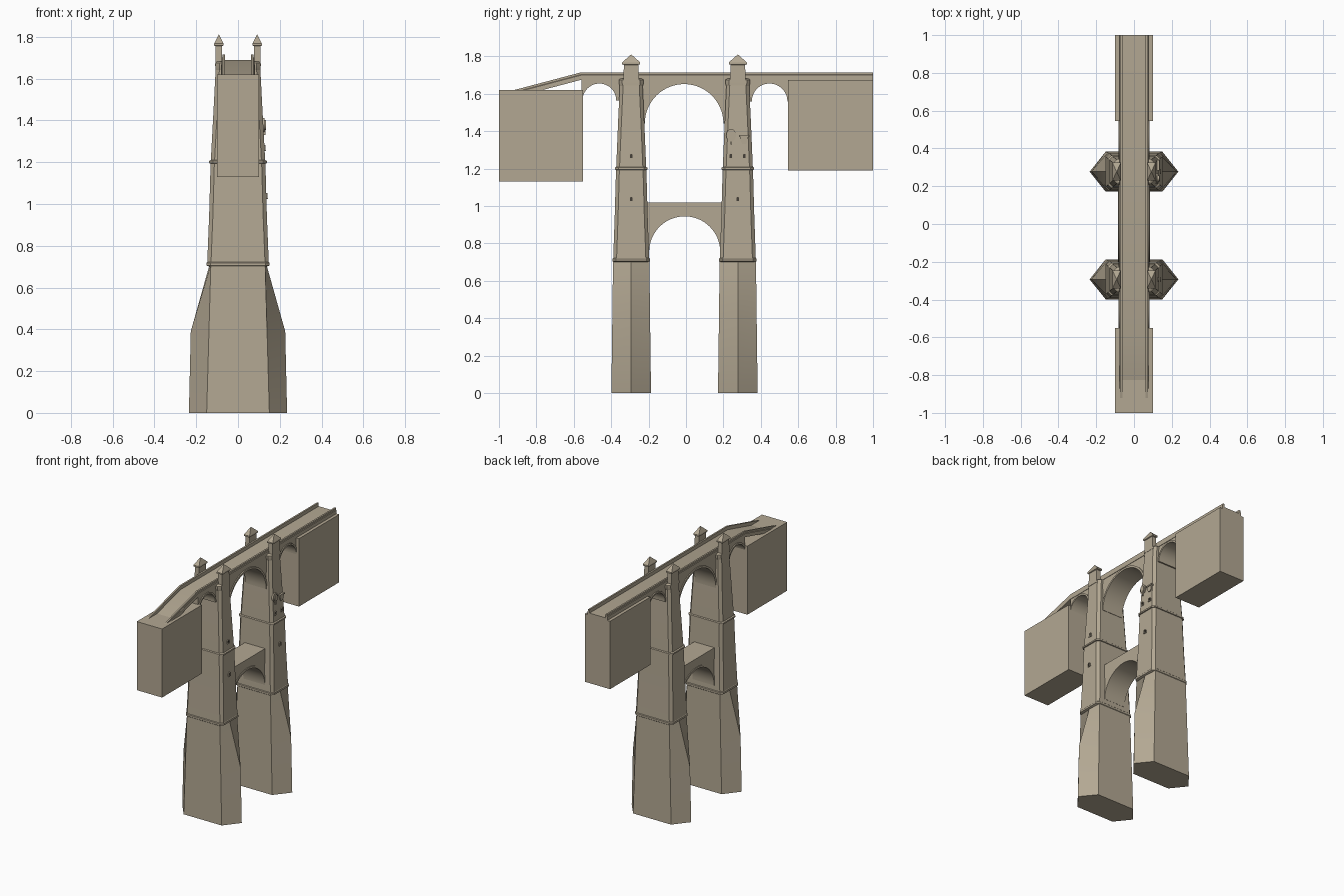
import bpy, bmesh, math

if "Cube" in bpy.data.objects:
    bpy.data.objects.remove(bpy.data.objects["Cube"])

def material(name, col):
    m = bpy.data.materials.new(name)
    m.diffuse_color = (*col, 1)
    m.use_nodes = True
    m.node_tree.nodes["Principled BSDF"].inputs["Base Color"].default_value = m.diffuse_color
    return m

STONE = material("stone", (0.45, 0.39, 0.29))
DARK = material("dark_opening", (0.06, 0.05, 0.04))

def loft(name, rings, mat=STONE, smooth=True):
    """Skin a list of equal-length closed rings and cap both ends."""
    bm = bmesh.new()
    vr = [[bm.verts.new(p) for p in r] for r in rings]
    n = len(vr[0])
    for a, b in zip(vr, vr[1:]):
        for i in range(n):
            j = (i + 1) % n
            bm.faces.new((a[i], a[j], b[j], b[i]))
    bm.faces.new(vr[0][::-1])
    bm.faces.new(vr[-1])
    bmesh.ops.recalc_face_normals(bm, faces=bm.faces)
    me = bpy.data.meshes.new(name)
    bm.to_mesh(me)
    bm.free()
    ob = bpy.data.objects.new(name, me)
    bpy.context.collection.objects.link(ob)
    me.materials.append(mat)
    if smooth:
        bpy.ops.object.select_all(action='DESELECT')
        ob.select_set(True)
        bpy.context.view_layer.objects.active = ob
        bpy.ops.object.shade_smooth_by_angle(angle=math.radians(20))
    return ob

def prism(name, yz, x0, x1, mat=STONE):
    return loft(name, [[(x, y, z) for y, z in yz] for x in (x0, x1)], mat)

def box(name, x0, x1, y0, y1, z0, z1, mat=STONE):
    return prism(name, [(y0, z0), (y1, z0), (y1, z1), (y0, z1)], x0, x1, mat)

def arc(cy, cz, r, n=24):
    return [(cy - r * math.cos(math.pi * i / n), cz + r * math.sin(math.pi * i / n))
            for i in range(n + 1)]

def arch_wall(name, cy, r, spring, top, y0, y1, x0, x1, n=24):
    """Spandrel wall with a semicircular opening."""
    prism(name, [(y0, spring)] + arc(cy, spring, r, n) + [(y1, spring), (y1, top), (y0, top)], x0, x1)

def arch_ring(name, cy, r, w, spring, hx, n=24):
    prism(name, arc(cy, spring, r, n) + arc(cy, spring, r + w, n)[::-1], -hx, hx)

def hexa(cy, z, hx, hy, tip):
    return [(hx, cy - hy, z), (tip, cy, z), (hx, cy + hy, z),
            (-hx, cy + hy, z), (-tip, cy, z), (-hx, cy - hy, z)]

def octa(cy, z, hx, hy, c=0.018):
    return [(hx, cy - hy + c, z), (hx, cy + hy - c, z), (hx - c, cy + hy, z), (-hx + c, cy + hy, z),
            (-hx, cy + hy - c, z), (-hx, cy - hy + c, z), (-hx + c, cy - hy, z), (hx - c, cy - hy, z)]

def rect(cx, cy, z, hx, hy):
    return [(cx + a * hx, cy + b * hy, z) for a, b in ((-1, -1), (1, -1), (1, 1), (-1, 1))]

# Towers: pointed pier, two tapered storeys with string courses, turrets
for label, cy in (("front", -0.293), ("back", 0.277)):
    loft(label + "_pier", [hexa(cy, 0, 0.15, 0.106, 0.235), hexa(cy, 0.39, 0.139, 0.101, 0.226),
                           hexa(cy, 0.71, 0.13, 0.097, 0.136)])
    loft(label + "_lower_storey", [octa(cy, z, hx, hy) for z, hx, hy in (
        (0.70, 0.138, 0.095), (0.705, 0.15, 0.1), (0.718, 0.15, 0.1), (0.722, 0.147, 0.096),
        (0.95, 0.138, 0.088), (1.2, 0.131, 0.081))])
    loft(label + "_upper_storey", [octa(cy, z, hx, hy) for z, hx, hy in (
        (1.192, 0.13, 0.08), (1.195, 0.138, 0.086), (1.205, 0.138, 0.086), (1.21, 0.13, 0.08),
        (1.45, 0.117, 0.07), (1.645, 0.107, 0.061))])
    loft(label + "_tower_cornice", [octa(cy, z, hx, hy) for z, hx, hy in (
        (1.64, 0.107, 0.061), (1.655, 0.107, 0.066), (1.675, 0.107, 0.066), (1.682, 0.102, 0.055))])
    for side, s in (("left", -1), ("right", 1)):
        cx = s * 0.092
        loft(f"{label}_{side}_turret", [rect(cx, cy, z, hx, hy) for z, hx, hy in (
            (1.66, 0.017, 0.042), (1.755, 0.016, 0.039), (1.758, 0.022, 0.048),
            (1.768, 0.022, 0.048), (1.81, 0.001, 0.001))], smooth=False)

# Abutments at both ends
box("front_abutment", -0.1, 0.1, -1, -0.55, 1.13, 1.62)
box("back_abutment", -0.1, 0.1, 0.545, 1, 1.19, 1.675)

# Arches: main upper, lower brace, two small side arches
arch_wall("main_arch", -0.01, 0.21, 1.442, 1.68, -0.26, 0.24, -0.075, 0.075, 32)
arch_ring("main_arch_rim", -0.01, 0.21, 0.014, 1.442, 0.082, 32)
arch_wall("lower_arch", -0.007, 0.19, 0.755, 1.02, -0.23, 0.215, -0.08, 0.08, 32)
arch_ring("lower_arch_rim", -0.007, 0.19, 0.014, 0.755, 0.085, 32)
arch_wall("front_side_arch", -0.463, 0.09, 1.565, 1.68, -0.56, -0.32, -0.075, 0.075)
arch_ring("front_side_arch_rim", -0.463, 0.09, 0.012, 1.565, 0.082)
arch_wall("back_side_arch", 0.447, 0.095, 1.56, 1.68, 0.3, 0.55, -0.075, 0.075)
arch_ring("back_side_arch_rim", 0.447, 0.095, 0.012, 1.56, 0.082)

# Deck with parapets, sloping down to the front abutment
section = [(-0.078, 1.675), (0.078, 1.675), (0.078, 1.7), (0.074, 1.703), (0.074, 1.715), (0.062, 1.715),
           (0.062, 1.69), (-0.062, 1.69), (-0.062, 1.715), (-0.074, 1.715), (-0.074, 1.703), (-0.078, 1.7)]
loft("road_deck", [[(x, y, z - d) for x, z in section]
                   for y, d in ((1, 0), (-0.56, 0), (-0.92, 0.095))])

# Arched windows on the right-hand face
for i, (y, z, x) in enumerate(((-0.293, 1.27, 0.127), (-0.293, 1.04, 0.1365), (0.277, 1.04, 0.1365),
                               (0.24, 1.27, 0.127), (0.312, 1.27, 0.127))):
    prism(f"window_opening_{i}", [(y - 0.007, z - 0.012)] + arc(y, z + 0.002, 0.007, 8)
          + [(y + 0.007, z - 0.012)], x - 0.01, x + 0.001, DARK)
    prism(f"window_frame_{i}", [(y - 0.007, z - 0.012)] + arc(y, z + 0.002, 0.007, 8)
          + [(y + 0.007, z - 0.012), (y + 0.011, z - 0.012)] + arc(y, z + 0.002, 0.011, 8)[::-1]
          + [(y - 0.011, z - 0.012)], x - 0.01, x + 0.005)
    box(f"window_sill_{i}", x - 0.01, x + 0.006, y - 0.013, y + 0.013, z - 0.016, z - 0.012)

# Plain carved ornaments on the back tower: oval medallion and shield
def oval(y, z, a, b):
    return [(y + a * math.cos(t * math.pi / 12), z + b * math.sin(t * math.pi / 12)) for t in range(24)]
prism("medallion_plate", oval(0.241, 1.378, 0.026, 0.034), 0.11, 0.128)
prism("medallion_boss", oval(0.241, 1.378, 0.017, 0.024), 0.11, 0.134)
box("medallion_stem", 0.11, 0.132, 0.237, 0.245, 1.33, 1.36)
prism("shield", [(0.29, 1.372), (0.332, 1.372), (0.33, 1.35), (0.322, 1.332), (0.3, 1.332), (0.292, 1.35)],
      0.11, 0.13)
box("shield_top", 0.11, 0.135, 0.284, 0.338, 1.37, 1.38)
